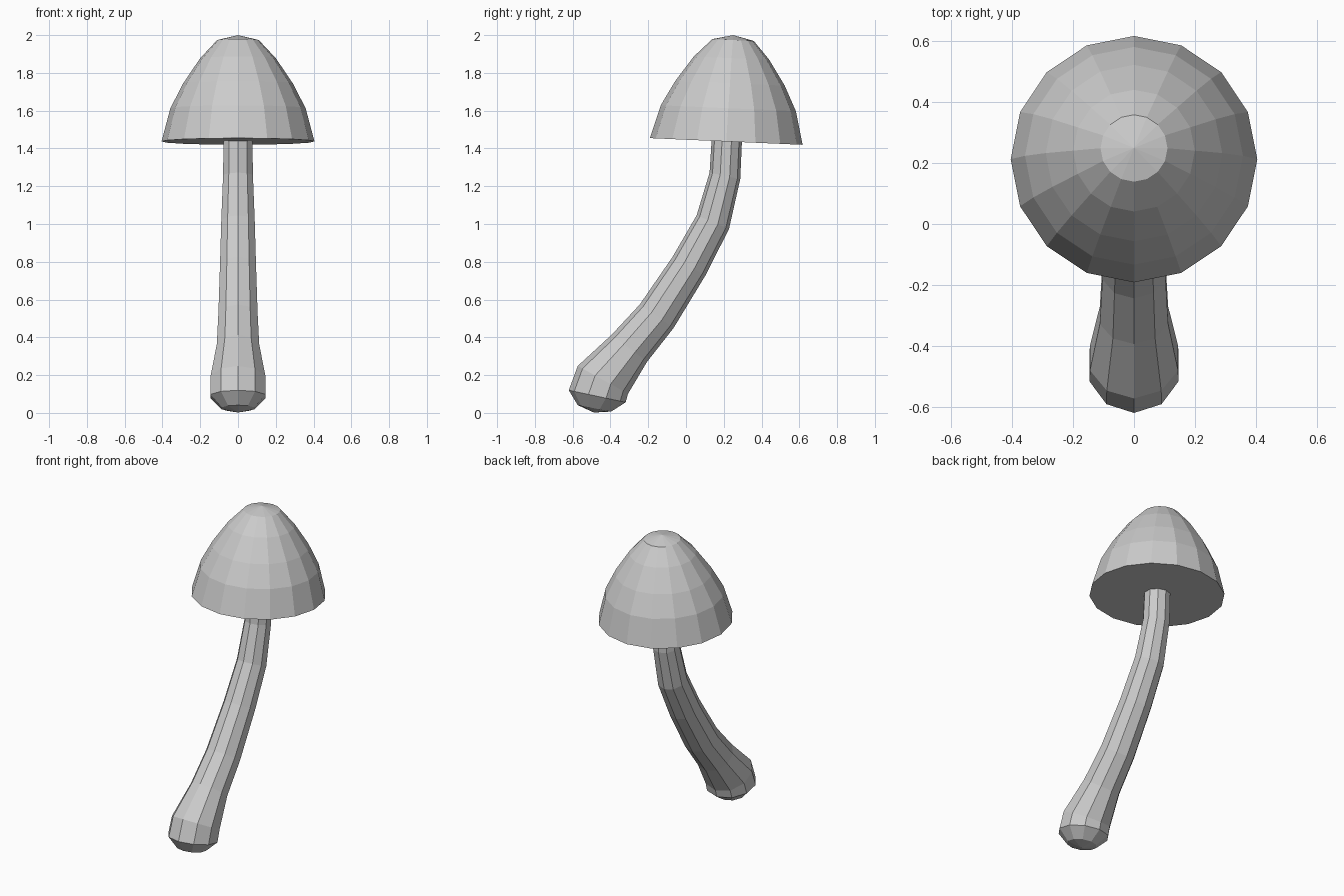
import bpy, bmesh
from math import sin, cos, pi, radians

if "Cube" in bpy.data.objects:
    bpy.data.objects.remove(bpy.data.objects["Cube"])


def loft(name, rings, sides, start_pole=None, end_pole=None):
    """Skin tilted circles (y, z, radius, tilt in degrees); ends are poles or flat faces."""
    bm = bmesh.new()
    loops = []
    for y, z, r, tilt in rings:
        t = radians(tilt)
        loop = []
        for i in range(sides):
            a = 2 * pi * i / sides - pi / 2
            u = r * sin(a)
            loop.append(bm.verts.new((r * cos(a), y + u * cos(t), z - u * sin(t))))
        loops.append(loop)
    for lo, hi in zip(loops, loops[1:]):
        for i in range(sides):
            j = (i + 1) % sides
            bm.faces.new((lo[i], lo[j], hi[j], hi[i]))
    for loop, pole in ((loops[0][::-1], start_pole), (loops[-1], end_pole)):
        if pole is None:
            bm.faces.new(loop)
        else:
            tip = bm.verts.new((0, *pole))
            for i in range(sides):
                bm.faces.new((loop[i], loop[(i + 1) % sides], tip))
    bmesh.ops.recalc_face_normals(bm, faces=bm.faces)
    mesh = bpy.data.meshes.new(name)
    bm.to_mesh(mesh)
    bm.free()
    obj = bpy.data.objects.new(name, mesh)
    bpy.context.collection.objects.link(obj)
    return obj


# Curved stem with a swollen, rounded foot
loft("stem", [
    (-0.485, 0.024, 0.09, 11),
    (-0.470, 0.088, 0.154, 12),
    (-0.440, 0.175, 0.152, 29),
    (-0.300, 0.342, 0.118, 37),
    (-0.155, 0.512, 0.109, 35),
    (0.016, 0.777, 0.100, 29),
    (0.142, 1.010, 0.093, 23),
    (0.206, 1.255, 0.083, 12),
    (0.218, 1.480, 0.080, 3),
], 10, start_pole=(-0.488, 0.002))

# Bell-shaped cap, slightly tilted, with a flat underside
loft("cap", [
    (0.213, 1.437, 0.405, 2.5),
    (0.224, 1.613, 0.358, 2.5),
    (0.233, 1.745, 0.290, 2.5),
    (0.241, 1.878, 0.200, 2.5),
    (0.249, 1.974, 0.110, 2.5),
], 16, end_pole=(0.25, 2.0))
